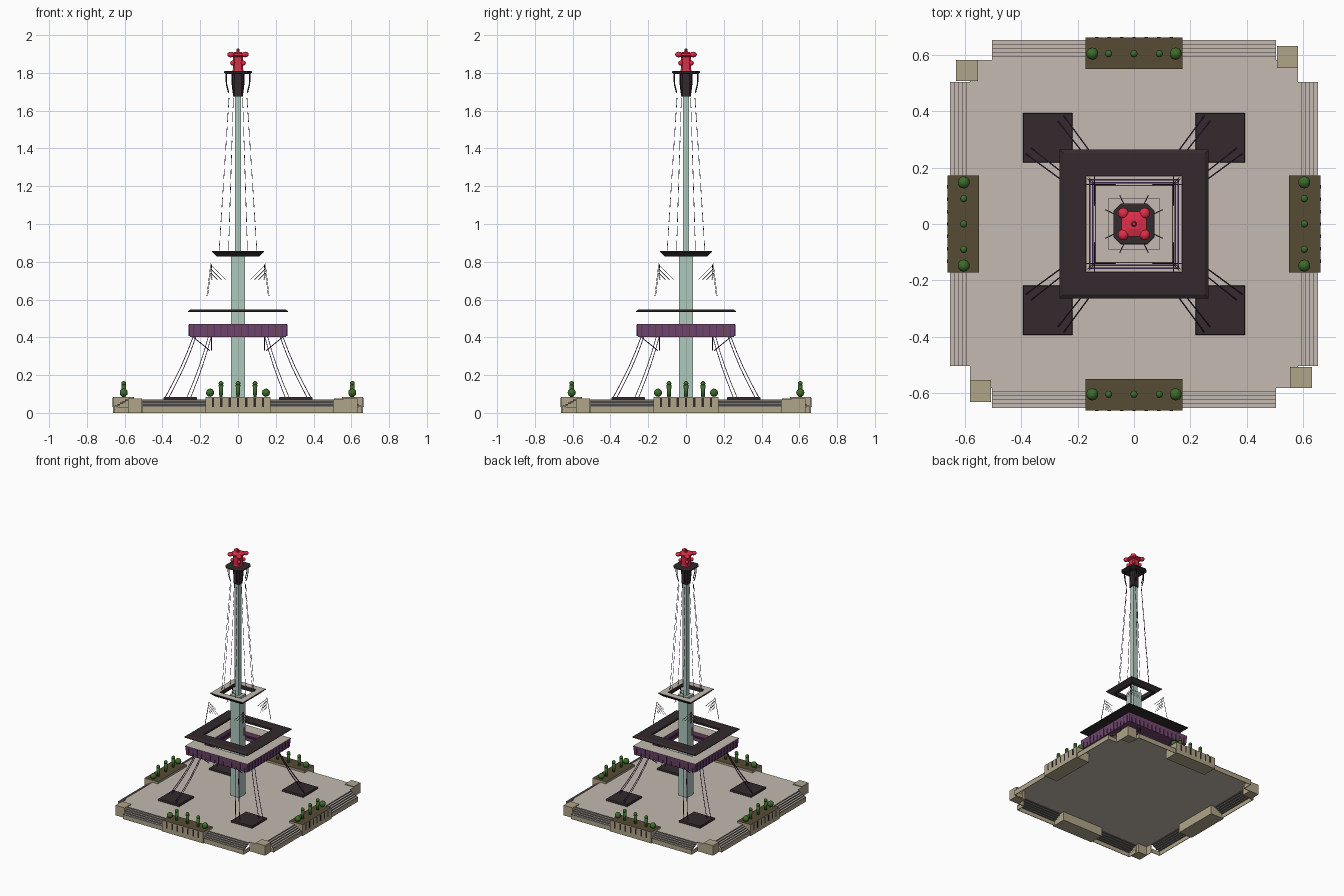
import bpy, bmesh
from math import sin, pi
from mathutils import Vector, Matrix

if "Cube" in bpy.data.objects:
    bpy.data.objects.remove(bpy.data.objects["Cube"], do_unlink=True)


def mat(name, r, g, b):
    lin = [((c / 255 + 0.055) / 1.055) ** 2.4 for c in (r, g, b)]
    m = bpy.data.materials.new(name)
    m.use_nodes = True
    m.diffuse_color = (*lin, 1)
    m.node_tree.nodes["Principled BSDF"].inputs["Base Color"].default_value = (*lin, 1)
    return m


STONE = mat("pale stone", 195, 186, 177)
BEIGE = mat("beige stone", 176, 165, 137)
GREY = mat("grey stone", 120, 115, 110)
SOIL = mat("soil", 86, 75, 53)
DARK = mat("dark metal", 51, 42, 44)
PURPLE = mat("purple panel", 116, 73, 108)
VIOLET = mat("violet wire", 90, 54, 116)
GLASS = mat("pale green shaft", 175, 200, 190)
GREEN = mat("leaf green", 61, 108, 43)
RED = mat("red ornament", 222, 46, 72)


def finish(name, bm, mats, smooth=False):
    me = bpy.data.meshes.new(name)
    bm.normal_update()
    bm.to_mesh(me)
    bm.free()
    ob = bpy.data.objects.new(name, me)
    bpy.context.scene.collection.objects.link(ob)
    for m in mats:
        me.materials.append(m)
    for p in me.polygons:
        p.use_smooth = smooth


def add_box(bm, x0, x1, y0, y1, z0, z1, turn=0, slots=(0, 0, 0)):
    """Add a box turned by quarter turns; slots colour its sides, top and bottom."""
    m = Matrix.Rotation(turn * pi / 2, 4, "Z") @ Matrix.Translation(
        ((x0 + x1) / 2, (y0 + y1) / 2, (z0 + z1) / 2)) @ Matrix.Diagonal(
        (x1 - x0, y1 - y0, z1 - z0, 1))
    vs = bmesh.ops.create_cube(bm, size=1, matrix=m)["verts"]
    for f in {f for v in vs for f in v.link_faces}:
        f.normal_update()
        f.material_index = slots[1 if f.normal.z > 0.5 else 2 if f.normal.z < -0.5 else 0]


def square_loft(name, profile, mats, centre=(0, 0), ring=False, slots=None, chamfer=0):
    """Loft square loops of given half width and height; a ring closes on itself."""
    bm = bmesh.new()
    loops = []
    for h, z in profile:
        c = h * chamfer
        corner = [(h, -h + c), (h, h - c)] if chamfer else [(h, h)]
        pts = [Matrix.Rotation(k * pi / 2, 2) @ Vector(p) for k in range(4) for p in corner]
        loops.append([bm.verts.new((p.x + centre[0], p.y + centre[1], z)) for p in pts])
    n = len(loops[0])
    for i in range(len(loops) if ring else len(loops) - 1):
        a, b = loops[i], loops[(i + 1) % len(loops)]
        for k in range(n):
            f = bm.faces.new((a[k], a[(k + 1) % n], b[(k + 1) % n], b[k]))
            f.material_index = slots[i] if slots else 0
    if not ring:
        bm.faces.new(loops[0][::-1])
        bm.faces.new(loops[-1])
    finish(name, bm, mats)


def wires(name, lines, material, radius):
    cu = bpy.data.curves.new(name, "CURVE")
    cu.dimensions = "3D"
    cu.bevel_depth, cu.bevel_resolution, cu.use_fill_caps = radius, 0, True
    for line in lines:
        sp = cu.splines.new("POLY")
        sp.points.add(len(line) - 1)
        for p, co in zip(sp.points, line):
            p.co = (*co, 1)
    cu.materials.append(material)
    bpy.context.scene.collection.objects.link(bpy.data.objects.new(name, cu))


def corners(line):
    """Repeat a line in all four quadrants, and swapped across the diagonal."""
    for sx in (1, -1):
        for sy in (1, -1):
            yield [(sx * x, sy * y, z) for x, y, z in line]
            yield [(sx * y, sy * x, z) for x, y, z in line]


def ball(bm, x, y, z, r):
    bmesh.ops.create_icosphere(bm, subdivisions=2, radius=r, matrix=Matrix.Translation((x, y, z)))


def cone(bm, x, y, z0, z1, r0, r1, seg=10):
    bmesh.ops.create_cone(bm, cap_ends=True, segments=seg, radius1=r0, radius2=r1, depth=z1 - z0,
                          matrix=Matrix.Translation((x, y, (z0 + z1) / 2)))


# Thin paved floor, open underneath, with walls at the plaza corners
EDGE, ARM, FLOOR, THIN = 0.583, 0.505, 0.07, 0.004
bm = bmesh.new()
add_box(bm, -EDGE, EDGE, -EDGE, EDGE, FLOOR - THIN, FLOOR, 0, (0, 1, 1))
for t in range(4):
    for x in (-EDGE, ARM):
        add_box(bm, x, x + EDGE - ARM, -EDGE, -EDGE + THIN, 0, FLOOR - THIN, t)
finish("plaza", bm, [BEIGE, STONE])

# Hollow steps on four sides, over a low beige border wall
bm = bmesh.new()
STEPS, PLINTH, REACH, TREAD = 5, 0.03, 0.653, 0.014
rise = (FLOOR - PLINTH) / STEPS
for t in range(4):
    add_box(bm, -ARM, ARM, -REACH, -REACH + THIN, 0, PLINTH, t)
    for x in (-ARM, ARM - THIN):
        add_box(bm, x, x + THIN, -REACH + THIN, -EDGE, 0, PLINTH, t)
    for i in range(STEPS):
        y, z = -REACH + TREAD * i, PLINTH + rise * i
        add_box(bm, -ARM, ARM, y, y + TREAD + 0.001, z, z + rise, t, (2, 1, 2))
finish("steps", bm, [BEIGE, STONE, GREY])

# Pinwheel corner blocks
bm = bmesh.new()
for t in range(4):
    add_box(bm, -0.633, -0.555, 0.508, 0.5835, 0, 0.076, t)
finish("corner_blocks", bm, [BEIGE])

# Planters with soil on top and dark slots in front
bm = bmesh.new()
for t in range(4):
    add_box(bm, -0.172, 0.172, -0.663, -0.551, 0, 0.085, t, (0, 1, 0))
    for i in range(-3, 4):
        x = i * 0.044
        add_box(bm, x - 0.006, x + 0.006, -0.6638, -0.662, 0.032, 0.078, t, (2, 2, 2))
finish("planters", bm, [BEIGE, SOIL, DARK])

# Round bushes and slim topiaries
bushes, topiary = bmesh.new(), bmesh.new()
for t in range(4):
    turn = Matrix.Rotation(t * pi / 2, 2)
    for x in (-0.148, 0.148):
        ball(bushes, *(turn @ Vector((x, -0.605))), 0.107, 0.022)
    for x in (-0.09, 0, 0.09):
        spot = turn @ Vector((x, -0.605))
        cone(topiary, *spot, 0.083, 0.147, 0.009, 0.013)
        ball(topiary, *spot, 0.156, 0.013)
finish("bushes", bushes, [GREEN], True)
finish("topiaries", topiary, [GREEN], True)

# Foot pads
for i, (sx, sy) in enumerate(((1, 1), (-1, 1), (-1, -1), (1, -1))):
    square_loft("foot_pad_%d" % (i + 1), [(0.088, FLOOR), (0.088, 0.08), (0.086, 0.085)],
                [DARK], (0.306 * sx, 0.306 * sy))

# Central shaft
square_loft("lower_shaft", [(0.036, FLOOR), (0.036, 0.83)], [GLASS])
square_loft("upper_shaft", [(0.0165, 0.83), (0.0165, 1.69)], [GLASS])

# Bowed leg wires from the pads up to the lower deck
legs = []
for start, end in (((0.385, 0.25), (0.235, 0.14)), ((0.365, 0.27), (0.22, 0.155))):
    line = []
    for i in range(5):
        u = i / 4
        w = u + 0.06 * sin(pi * u)
        line.append((*Vector(start).lerp(Vector(end), w), 0.083 + 0.327 * u))
    legs += corners(line)
legs += corners([(0.235, 0.14, 0.4), (0.15, 0.14, 0.33)])
wires("leg_wires", legs, VIOLET, 0.0023)

# Lower deck: ribbed purple wall, stone floor, open centre
square_loft("lower_deck", [(0.255, 0.403), (0.261, 0.47), (0.168, 0.47), (0.168, 0.403)],
            [PURPLE, STONE], ring=True, slots=[0, 1, 0, 0])
bm = bmesh.new()
for t in range(4):
    for i in range(14):
        x = -0.234 + i * 0.468 / 13
        add_box(bm, x - 0.003, x + 0.003, -0.261, -0.25, 0.406, 0.466, t)
finish("deck_ribs", bm, [VIOLET])
for name, h in (("outer", 0.16), ("inner", 0.149)):
    square_loft("deck_frame_" + name, [(h, 0.44), (h, 0.447), (h - 0.006, 0.447), (h - 0.006, 0.44)],
                [VIOLET], ring=True)

# Flat dark roof ring above the lower deck
square_loft("deck_roof", [(0.265, 0.534), (0.265, 0.539), (0.25, 0.548), (0.17, 0.548),
                          (0.17, 0.534)], [DARK], ring=True)

# Hatched struts at the corners below the middle deck
struts = []
for i in range(4):
    struts += corners([(0.065 + 0.022 * i, 0.14, 0.705), (0.145, 0.14, 0.785 - 0.022 * i)])
struts += corners([(0.165, 0.16, 0.62), (0.145, 0.14, 0.79)])
wires("corner_struts", struts, DARK, 0.0014)

# Middle deck
square_loft("middle_deck", [(0.106, 0.827), (0.114, 0.829), (0.138, 0.853), (0.136, 0.857),
                            (0.09, 0.857), (0.09, 0.827)], [DARK, STONE],
            ring=True, slots=[0, 0, 0, 1, 0, 0])

# Broken stay wires narrowing towards the head
stays = []
low, high = Vector((0.1, 0.05, 0.86)), Vector((0.046, 0.024, 1.69))
for i in range(11):
    stays += corners([low.lerp(high, i / 11), low.lerp(high, (i + 0.7) / 11)])
wires("stay_wires", stays, VIOLET, 0.0018)

# Head: dark drum, chamfered cap plate and hanging brackets
square_loft("head_drum", [(0.026, 1.675), (0.026, 1.80)], [DARK], chamfer=0.3)
square_loft("head_plate", [(0.06, 1.793), (0.073, 1.80), (0.073, 1.808), (0.068, 1.811)],
            [DARK], chamfer=0.35)
wires("head_brackets", list(corners([(0.063, 0.03, 1.80), (0.061, 0.03, 1.74),
                                     (0.05, 0.025, 1.695)])), DARK, 0.0035)

# Red ornament: column, spreading crown plate and two tiers of knobs
square_loft("ornament_column", [(0.03, 1.81), (0.027, 1.82), (0.027, 1.885), (0.045, 1.893),
                                (0.045, 1.903), (0.018, 1.91)], [RED], chamfer=0.3)
bm = bmesh.new()
for sx in (1, -1):
    for sy in (1, -1):
        ball(bm, sx * 0.038, sy * 0.038, 1.897, 0.02)
        ball(bm, sx * 0.029, sy * 0.029, 1.852, 0.013)
for v in bm.verts:
    if v.co.z > 1.874:
        v.co.z = 1.897 + (v.co.z - 1.897) * 0.75
finish("ornament_knobs", bm, [RED], True)

# Finial with a hair-thin needle
bm = bmesh.new()
cone(bm, 0, 0, 1.905, 1.93, 0.011, 0.006)
finish("finial", bm, [RED])
bm = bmesh.new()
cone(bm, 0, 0, 1.925, 2.0, 0.001, 0.0005, 4)
finish("needle", bm, [DARK])
